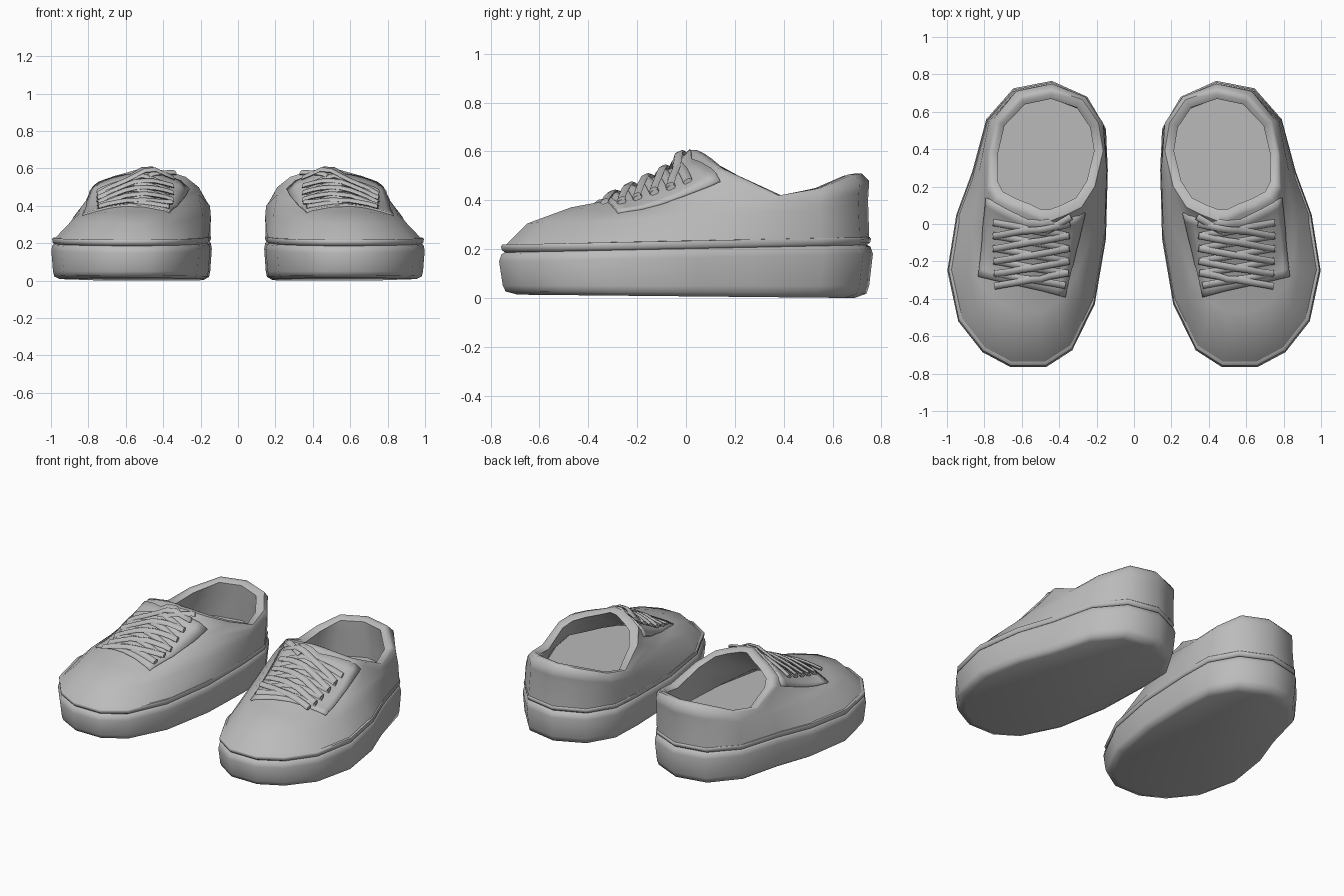
import bpy, bmesh, math
from mathutils import Vector
from mathutils.bvhtree import BVHTree

cube = bpy.data.objects.get("Cube")
if cube:
    bpy.data.objects.remove(cube)

grey = bpy.data.materials.new("plain_grey")
grey.use_nodes = True
COLOUR = (0.5, 0.5, 0.5, 1)
grey.diffuse_color = COLOUR
grey.node_tree.nodes["Principled BSDF"].inputs["Base Color"].default_value = COLOUR


def finish(name, bm, angle=40):
    """Add the shape as a mirrored pair, smooth with sharp edges kept."""
    mesh = bpy.data.meshes.new(name)
    bm.to_mesh(mesh)
    bm.free()
    mesh.materials.append(grey)
    obj = bpy.data.objects.new(name, mesh)
    bpy.context.collection.objects.link(obj)
    bpy.ops.object.select_all(action="DESELECT")
    obj.select_set(True)
    bpy.context.view_layer.objects.active = obj
    bpy.ops.object.shade_smooth_by_angle(angle=math.radians(angle))
    mirror = obj.modifiers.new("pair", "MIRROR")
    mirror.use_mirror_merge = False
    return obj


def loft(rings, cap_start=False, cap_end=False):
    """Skin closed rings of equal length, one after another."""
    bm = bmesh.new()
    loops = [[bm.verts.new(p) for p in ring] for ring in rings]
    n = len(loops[0])
    for low, high in zip(loops, loops[1:]):
        for i in range(n):
            j = (i + 1) % n
            bm.faces.new((low[i], low[j], high[j], high[i]))
    if cap_start:
        bm.faces.new(loops[0][::-1])
    if cap_end:
        bm.faces.new(loops[-1])
    bmesh.ops.recalc_face_normals(bm, faces=bm.faces)
    return bm


def scaled(ring, centre, factor, dz=0.0):
    return [Vector((centre[0] + (p[0] - centre[0]) * factor,
                    centre[1] + (p[1] - centre[1]) * factor, p[2] + dz)) for p in ring]


# Left shoe rings, running heel > outer side > toe > inner side
outline = [(.44, .765), (.645, .725), (.79, .56), (.865, .28), (.95, .05), (.998, -.25),
           (.94, -.52), (.81, -.685), (.66, -.765), (.47, -.765), (.33, -.675), (.21, -.43),
           (.15, -.08), (.14, .29), (.15, .51), (.25, .68)]
side = [(.44, .745, .4), (.635, .705, .39), (.775, .55, .36), (.83, .27, .35), (.88, .04, .34),
        (.89, -.24, .32), (.84, -.46, .31), (.74, -.59, .31), (.63, -.65, .305),
        (.5, -.65, .305), (.38, -.57, .31), (.28, -.38, .32), (.19, -.08, .35),
        (.145, .29, .34), (.16, .52, .36), (.255, .67, .39)]
vamp = [(.44, .75, .48), (.63, .71, .47), (.76, .55, .42), (.8, .32, .4), (.815, .1, .425),
        (.815, -.08, .385), (.77, -.22, .375), (.68, -.27, .395), (.6, -.29, .405),
        (.5, -.29, .405), (.42, -.26, .4), (.34, -.18, .41), (.21, .08, .46), (.15, .34, .4),
        (.165, .54, .42), (.26, .68, .47)]
collar = [(.44, .72, .51), (.605, .685, .505), (.735, .55, .45), (.775, .38, .42),
          (.78, .2, .5), (.745, .13, .53), (.66, .085, .56), (.57, .05, .585), (.5, .015, .605),
          (.45, .015, .6), (.36, .05, .58), (.28, .09, .555), (.21, .2, .5), (.165, .39, .42),
          (.19, .54, .45), (.275, .665, .5)]
MID, MOUTH = (.56, 0), (.47, .4)

# Ring between side and vamp, rounded upward over the toe
toe = []
for a, b in zip(side, vamp):
    p = (Vector(a) + Vector(b)) / 2
    p.z += .06 * max(0, -p.y - .2)
    toe.append(p)

# Ring just below the collar, sunk at the instep as a bed for the laces
instep = []
for a, b in zip(vamp, collar):
    p = Vector(a).lerp(Vector(b), .8)
    p.z -= .2 * max(0, .13 - p.y)
    instep.append(p)


def level(z, factor, tilt=.02):
    """Outline ring at a height that rises slightly toward the heel."""
    return scaled([(x, y, z + tilt * y) for x, y in outline], MID, factor)


# Sole with rounded lower edge
sole = loft([level(.007, .9, -.009), level(.022, .965, -.006), level(.05, .98, 0),
             level(.165, 1), level(.195, .987), level(.203, .965)], True, True)
finish("sole", sole, 65)

# Welt strip between sole and upper
welt = loft([level(.2, .965), level(.211, .985), level(.226, .99), level(.234, .983),
             level(.235, .94)], True, True)
finish("welt", welt, 60)

# Upper: outer skin, padded collar, lining and insole
upper = loft([level(.22, .981), side, toe, vamp, instep, collar, scaled(collar, MOUTH, .92, 0),
              scaled(collar, MOUTH, .84, -.015), scaled(vamp, MID, .9, -.06),
              level(.24, .9)], False, True)
tree = BVHTree.FromBMesh(upper)
finish("upper", upper, 50)


def drape(x, y, lift):
    """Point lying on the upper, raised by the given lift."""
    hit, normal, _, _ = tree.ray_cast(Vector((x, y, 2)), Vector((0, 0, -1)))
    if normal.z < 0:
        normal = -normal
    return hit + normal * lift


# Lace panel laid over the instep
front_edge = [(.37, -.39), (.5, -.355), (.66, -.32), (.75, -.3), (.83, -.28)]
back_edge = [(.265, .06), (.4, .01), (.57, .025), (.7, .09), (.785, .14)]


def along_edge(edge, t):
    """Point at fraction t of an edge given by evenly spaced stops."""
    k = min(int(t * (len(edge) - 1)), len(edge) - 2)
    return Vector(edge[k]).lerp(Vector(edge[k + 1]), t * (len(edge) - 1) - k)


ROWS, COLUMNS = 10, 12
panel = bmesh.new()
grid = []
for r in range(ROWS + 1):
    row = []
    for c in range(COLUMNS + 1):
        p = along_edge(front_edge, c / COLUMNS).lerp(along_edge(back_edge, c / COLUMNS), r / ROWS)
        row.append(panel.verts.new(drape(p.x, p.y, .01)))
    grid.append(row)
for low, high in zip(grid, grid[1:]):
    for i in range(COLUMNS):
        panel.faces.new((low[i], low[i + 1], high[i + 1], high[i]))
panel_obj = finish("lace_panel", panel, 50)
solid = panel_obj.modifiers.new("thickness", "SOLIDIFY")
solid.thickness = .018
solid.offset = -1


# Flat criss-cross laces
def lace(name, start, end, lift):
    path = []
    for k in range(9):
        p = Vector(start).lerp(Vector(end), k / 8)
        path.append(drape(p.x, p.y, lift))
    along = (path[-1] - path[0]).normalized()
    across = Vector((-along.y, along.x, .45)).normalized()
    up = along.cross(across)
    rings = [[p + across * .02 * math.cos(a) + up * .011 * math.sin(a)
              for a in (math.tau * s / 6 for s in range(6))] for p in path]
    finish(name, loft(rings, True, True), 60)


for i in range(5):
    y = -.325 + .068 * i
    lace(f"lace_rising_{i + 1}", (.37, y), (.745, y + .065), .016)
    lace(f"lace_falling_{i + 1}", (.355, y + .07), (.74, y - .005), .026)
lace("lace_end_inner", (.345, .05), (.48, -.03), .018)
